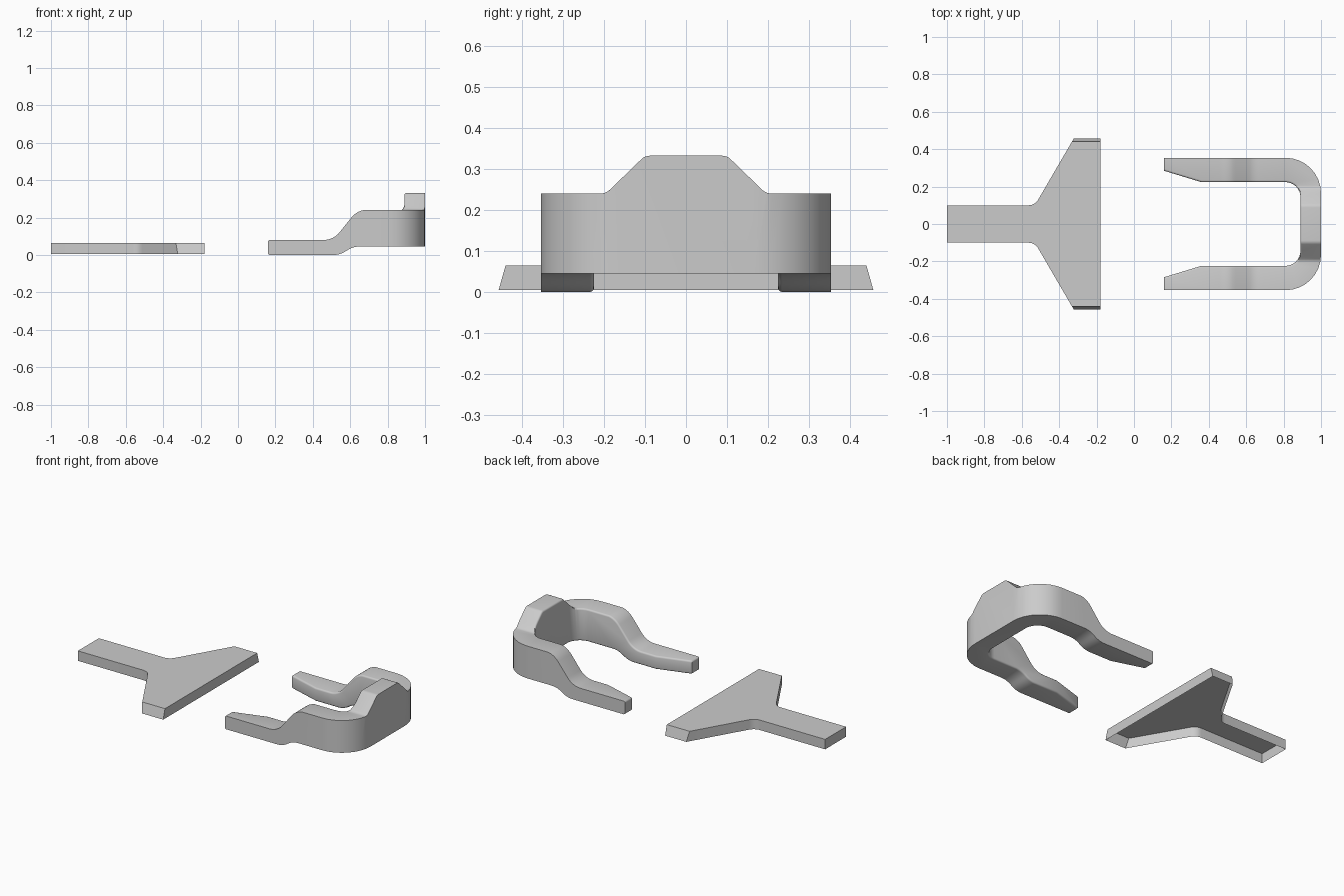
import bpy, bmesh, math
from mathutils import Vector

if "Cube" in bpy.data.objects:
    bpy.data.objects.remove(bpy.data.objects["Cube"], do_unlink=True)


def rounded(corners, steps=8):
    """Closed 2D outline from (x, y[, radius]) corners, each filleted."""
    out = []
    for i, (x, y, *rad) in enumerate(corners):
        p = Vector((x, y))
        if not rad:
            out.append(p)
            continue
        r = rad[0]
        a = (Vector(corners[i - 1][:2]) - p).normalized()
        b = (Vector(corners[(i + 1) % len(corners)][:2]) - p).normalized()
        half = a.angle(b) / 2
        centre = p + (a + b).normalized() * (r / math.sin(half))
        start = (p + a * (r / math.tan(half)) - centre).normalized()
        end = (p + b * (r / math.tan(half)) - centre).normalized()
        out += [centre + start.slerp(end, k / steps).normalized() * r
                for k in range(steps + 1)]
    return out


def mirrored(half):
    """Complete an outline that is symmetric about y = 0."""
    return half + [(x, -y, *r) for x, y, *r in reversed(half)]


def loft(name, low, high, closed=True):
    """Skin two matching 3D loops; the low end may stay open."""
    bm = bmesh.new()
    a = [bm.verts.new(p) for p in low]
    b = [bm.verts.new(p) for p in high]
    n = len(a)
    for i in range(n):
        j = (i + 1) % n
        bm.faces.new((a[i], a[j], b[j], b[i]))
    bm.faces.new(reversed(b))
    if closed:
        bm.faces.new(a)
    bmesh.ops.recalc_face_normals(bm, faces=bm.faces)
    mesh = bpy.data.meshes.new(name)
    bm.to_mesh(mesh)
    bm.free()
    obj = bpy.data.objects.new(name, mesh)
    bpy.context.collection.objects.link(obj)
    return obj


def activate(obj):
    bpy.ops.object.select_all(action='DESELECT')
    obj.select_set(True)
    bpy.context.view_layer.objects.active = obj


def keep_inside(obj, cutter):
    cutter.hide_render = True
    activate(obj)
    mod = obj.modifiers.new("trim", 'BOOLEAN')
    mod.operation, mod.solver, mod.object = 'INTERSECT', 'EXACT', cutter
    bpy.ops.object.modifier_apply(modifier=mod.name)
    bpy.data.objects.remove(cutter, do_unlink=True)


def smooth(obj):
    activate(obj)
    bpy.ops.object.shade_smooth_by_angle(angle=math.radians(35))


# T-shaped plate: thin shell, open underneath, with drafted bar ends
def plate_outline(end_x, end_y):
    return rounded(mirrored([(-1, 0.1), (-0.53, 0.1, 0.06),
                             (end_x, end_y), (-0.18, end_y)]))


plate = loft("t_plate",
             [(p.x, p.y, 0.004) for p in plate_outline(-0.322, 0.457)],
             [(p.x, p.y, 0.064) for p in plate_outline(-0.332, 0.44)],
             closed=False)
smooth(plate)

# U-shaped clip: plan outline
plan = rounded(mirrored([(0.89, 0.224, 0.08), (0.36, 0.224), (0.1, 0.303),
                         (0.1, 0.354), (1, 0.354, 0.19)]))
clip = loft("u_clip", [(p.x, p.y, -0.1) for p in plan],
            [(p.x, p.y, 0.5) for p in plan])

# Side profile: low tips rising in an S to the tall bridge
side = rounded([(0.16, 0, 0.01), (0.545, 0, 0.12), (0.615, 0.045, 0.12),
                (1.2, 0.045), (1.2, 0.6), (0.75, 0.6), (0.75, 0.242),
                (0.64, 0.242, 0.11), (0.51, 0.08, 0.11), (0.16, 0.08, 0.01)])
keep_inside(clip, loft("side_cutter", [(p.x, -0.6, p.y) for p in side],
                       [(p.x, 0.6, p.y) for p in side]))

# End profile: bridge top with the raised trapezoid tab
end = rounded([(-0.6, -0.2), (0.6, -0.2), (0.6, 0.24), (0.195, 0.24, 0.03),
               (0.1, 0.332, 0.03), (-0.1, 0.332, 0.03),
               (-0.195, 0.24, 0.03), (-0.6, 0.24)], steps=4)
keep_inside(clip, loft("end_cutter", [(0, p.x, p.y) for p in end],
                       [(1.3, p.x, p.y) for p in end]))


# Soft rounding along the inner rim of the clip
def is_inner(face):
    n, c = face.normal, face.calc_center_median()
    return abs(n.z) < 0.1 and (n.y * c.y < -0.01 or (n.x < -0.5 and c.x > 0.6))


def is_inner_wall(face):
    return is_inner(face) and abs(face.calc_center_median().y) < 0.33


bm = bmesh.new()
bm.from_mesh(clip.data)
bmesh.ops.remove_doubles(bm, verts=bm.verts, dist=0.0005)
bmesh.ops.dissolve_limit(bm, angle_limit=math.radians(0.5),
                         verts=bm.verts, edges=bm.edges)
bm.normal_update()
rim = [e for e in bm.edges if len(e.link_faces) == 2
       and sum(is_inner_wall(f) for f in e.link_faces) == 1
       and any(abs(f.normal.z) > 0.3 for f in e.link_faces)]
bmesh.ops.bevel(bm, geom=rim, offset=0.01, segments=3, profile=0.5,
                affect='EDGES', clamp_overlap=False)
bm.to_mesh(clip.data)
bm.free()
smooth(clip)
